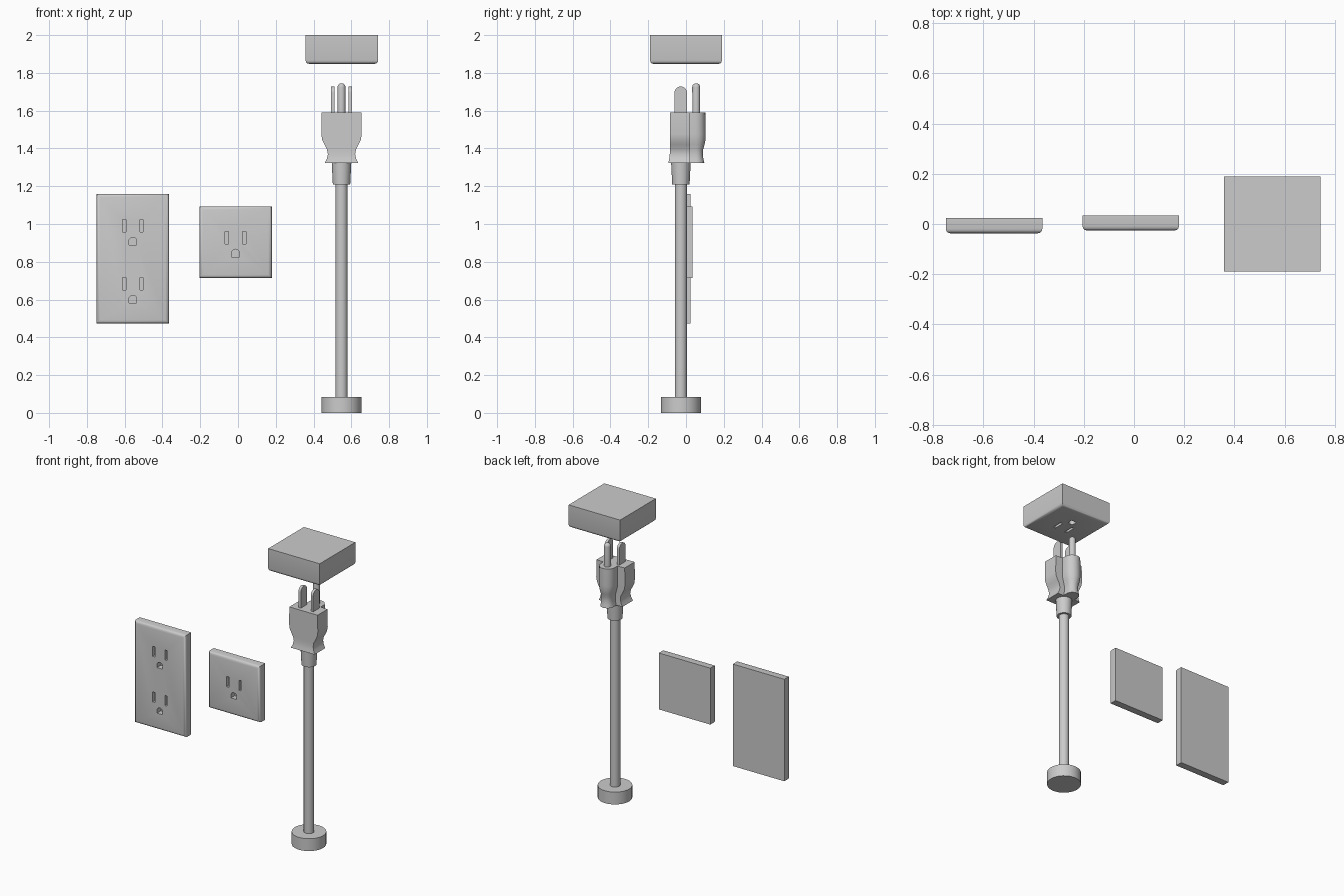
import bpy, bmesh
from math import sin, cos, pi

if "Cube" in bpy.data.objects:
    bpy.data.objects.remove(bpy.data.objects["Cube"])

PX, PY = 0.548, -0.027   # cord axis


def finish(bm, name, smooth=True):
    bmesh.ops.recalc_face_normals(bm, faces=bm.faces)
    me = bpy.data.meshes.new(name)
    bm.to_mesh(me)
    bm.free()
    ob = bpy.data.objects.new(name, me)
    bpy.context.collection.objects.link(ob)
    if smooth:
        bpy.ops.object.select_all(action='DESELECT')
        ob.select_set(True)
        bpy.context.view_layer.objects.active = ob
        bpy.ops.object.shade_smooth_by_angle(angle=0.6)
    return ob


def loft(bm, rings):
    """Skin equal-length closed rings of points and cap both ends."""
    rows = [[bm.verts.new(p) for p in r] for r in rings]
    n = len(rows[0])
    for a, b in zip(rows, rows[1:]):
        for i in range(n):
            j = (i + 1) % n
            bm.faces.new((a[i], a[j], b[j], b[i]))
    bm.faces.new(rows[0])
    bm.faces.new(rows[-1])


def lathe(name, profile, x, y, n=32):
    bm = bmesh.new()
    loft(bm, [[(x + r * cos(2 * pi * i / n), y + r * sin(2 * pi * i / n), z)
               for i in range(n)] for r, z in profile])
    return finish(bm, name)


def arch(cx, half, z0, z1, n=12):
    """Flat-bottomed outline with a half-round top."""
    zc = z1 - half
    return [(cx - half, z0), (cx + half, z0)] + [
        (cx + half * cos(pi * i / n), zc + half * sin(pi * i / n)) for i in range(n + 1)]


def outlet(name, w, h, depth, sockets, loc, turn=0.0):
    """Cover block whose front (-y) edges are rounded, with socket holes."""
    bm = bmesh.new()
    bmesh.ops.create_cube(bm, size=1)
    for v in bm.verts:
        v.co = (v.co.x * w, (v.co.y + 0.5) * depth, v.co.z * h)
    front = [e for e in bm.edges if all(v.co.y < 1e-4 for v in e.verts)]
    bmesh.ops.bevel(bm, geom=front, offset=0.018, segments=3, profile=0.5, affect='EDGES')
    ob = finish(bm, name, False)
    # two blade slots and an arched ground hole per socket
    bm = bmesh.new()
    for cz in sockets:
        shapes = [[(s * 0.046 - 0.009, cz - 0.034), (s * 0.046 + 0.009, cz - 0.034),
                   (s * 0.046 + 0.009, cz + 0.034), (s * 0.046 - 0.009, cz + 0.034)]
                  for s in (-1, 1)]
        shapes.append(arch(0, 0.0205, cz - 0.101, cz - 0.061))
        for s in shapes:
            loft(bm, [[(x, y, z) for x, z in s] for y in (-0.02, 0.04)])
    cut = finish(bm, "socket_cutter", False)
    cut.hide_render = True
    mod = ob.modifiers.new("sockets", 'BOOLEAN')
    mod.object, mod.operation, mod.solver = cut, 'DIFFERENCE', 'EXACT'
    bpy.ops.object.select_all(action='DESELECT')
    ob.select_set(True)
    bpy.context.view_layer.objects.active = ob
    bpy.ops.object.modifier_apply(modifier="sockets")
    bpy.data.objects.remove(cut)
    bpy.ops.object.shade_smooth_by_angle(angle=0.6)
    ob.location = loc
    ob.rotation_euler.x = turn


# outlets
outlet("double_wall_outlet", 0.384, 0.687, 0.06, (0.174, -0.133), (-0.557, -0.037, 0.8165))
outlet("single_wall_outlet", 0.384, 0.38, 0.06, (0.024,), (-0.013, -0.026, 0.9035))
outlet("hanging_outlet", 0.384, 0.38, 0.152, (0.028,), (0.55, 0, 1.848), pi / 2)

# base, cord and strain relief
lathe("cord_base", [(0.106, 0), (0.106, 0.083)], PX, PY)
lathe("cord", [(0.032, 0.08), (0.032, 1.22)], PX, PY)
lathe("strain_relief", [(0.046, 1.21), (0.052, 1.33)], PX, PY)

# plug body: rectangular front with a rounded rib behind for the ground pin
rings = []
for z, w, front, back in [(1.323, 0.088, -0.094, 0.097), (1.345, 0.078, -0.089, 0.092),
                          (1.37, 0.072, -0.086, 0.089), (1.395, 0.077, -0.086, 0.091),
                          (1.42, 0.090, -0.086, 0.098), (1.445, 0.102, -0.086, 0.103),
                          (1.475, 0.107, -0.086, 0.104), (1.59, 0.105, -0.086, 0.102)]:
    r = 0.5 * w
    rib = [(r * cos(pi * i / 12), back - r + r * sin(pi * i / 12)) for i in range(13)]
    pts = [(-w, front), (w, front), (w, 0.02), (r, 0.022)] + rib + [(-r, 0.022), (-w, 0.02)]
    rings.append([(PX + x, y, z) for x, y in pts])
bm = bmesh.new()
loft(bm, rings)
finish(bm, "plug_body")

# prongs
for side, s in (("left", -1), ("right", 1)):
    bm = bmesh.new()
    blade = arch(-0.028, 0.033, 1.57, 1.728)
    loft(bm, [[(PX + s * 0.046 + dx, y, z) for y, z in blade] for dx in (-0.009, 0.009)])
    finish(bm, side + "_blade")
R = 0.0205
lathe("ground_pin", [(R, 1.57)] + [(R * cos(a * pi / 12) + 0.0005, 1.745 - R + R * sin(a * pi / 12))
                                   for a in range(7)], PX, 0.054, 20)
